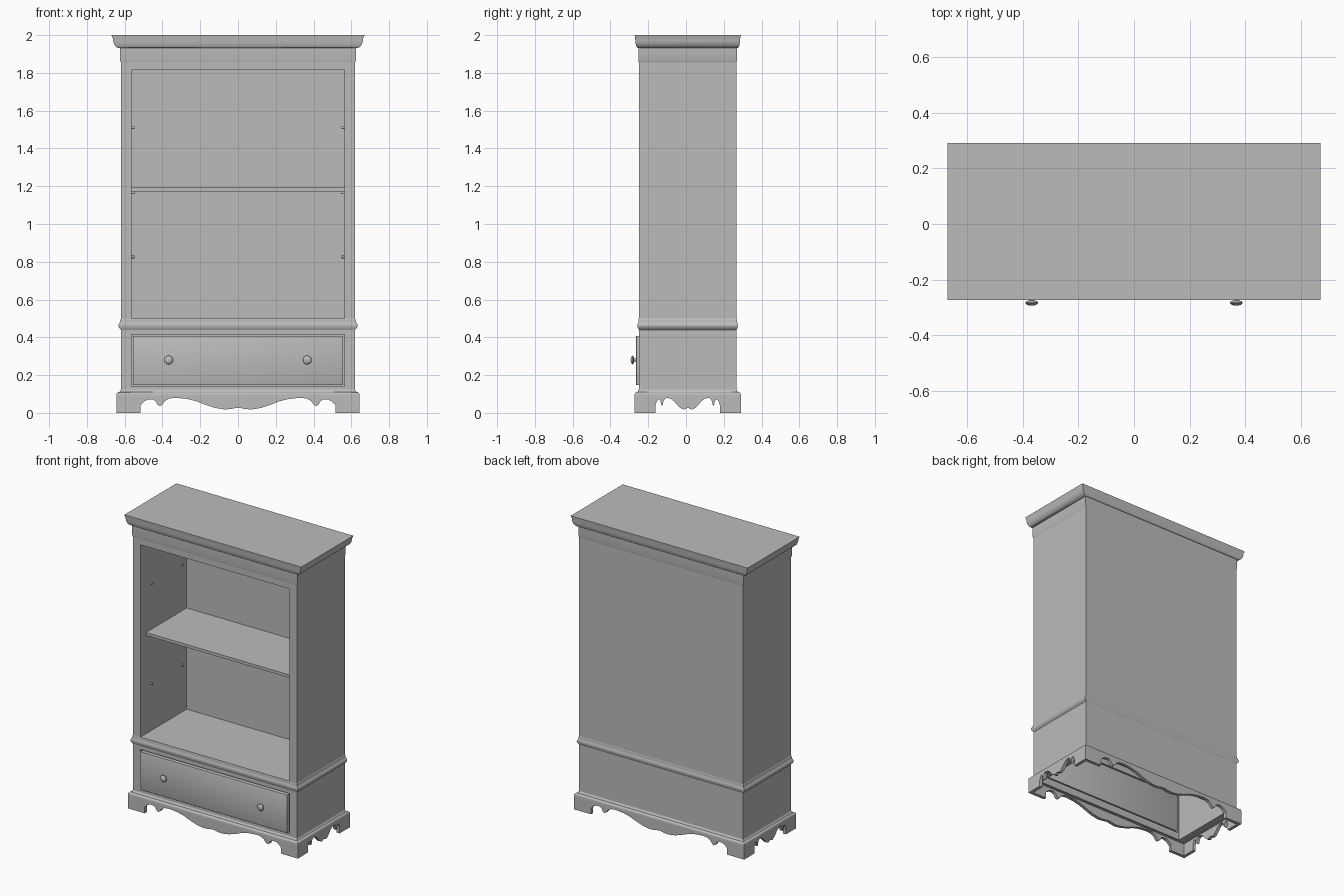
import bpy, bmesh, math
from mathutils import Vector, Matrix

cube = bpy.data.objects.get("Cube")
if cube:
    bpy.data.objects.remove(cube)

grey = bpy.data.materials.new("plain_grey")
grey.use_nodes = True
colour = (0.5, 0.5, 0.5, 1)
grey.diffuse_color = colour
grey.node_tree.nodes["Principled BSDF"].inputs["Base Color"].default_value = colour

HX, HY, CY = 0.62, 0.259, 0.009      # cabinet half width, half depth, depth centre
FRONT, BACK = CY - HY, CY + HY
INNER = 0.563                        # half width of the openings


def finish(bm, name, smooth=False):
    bmesh.ops.recalc_face_normals(bm, faces=bm.faces)
    mesh = bpy.data.meshes.new(name)
    bm.to_mesh(mesh)
    bm.free()
    mesh.materials.append(grey)
    obj = bpy.data.objects.new(name, mesh)
    bpy.context.collection.objects.link(obj)
    bpy.ops.object.select_all(action='DESELECT')
    obj.select_set(True)
    bpy.context.view_layer.objects.active = obj
    if smooth:
        bpy.ops.object.shade_smooth_by_angle(angle=math.radians(40))
    return obj


def box(name, x, y, z, bevel=0):
    bm = bmesh.new()
    size = [b - a for a, b in (x, y, z)]
    mid = [(a + b) / 2 for a, b in (x, y, z)]
    bmesh.ops.create_cube(bm, size=1, matrix=Matrix.Translation(mid) @ Matrix.Diagonal((*size, 1)))
    if bevel:
        bmesh.ops.bevel(bm, geom=bm.edges[:], offset=bevel, segments=2, affect='EDGES', profile=0.5)
    return finish(bm, name, bool(bevel))


def moulding(name, profile, over_x, over_y, ring=True):
    """Sweep (overhang fraction, z) points around the cabinet; ring=False caps it as a solid."""
    bm = bmesh.new()
    loops = []
    for k, z in profile:
        hx, hy = HX + k * over_x, HY + k * over_y
        loops.append([bm.verts.new((sx * hx, CY + sy * hy, z))
                      for sx, sy in ((-1, -1), (1, -1), (1, 1), (-1, 1))])
    pairs = list(zip(loops, loops[1:]))
    if ring:
        pairs.append((loops[-1], loops[0]))
    else:
        bm.faces.new(loops[0])
        bm.faces.new(loops[-1])
    for low, high in pairs:
        for i in range(4):
            j = (i + 1) % 4
            bm.faces.new((low[i], low[j], high[j], high[i]))
    return finish(bm, name, True)


def apron(name, half, scale, top, place, thick):
    """Scalloped board: mirrored lower outline, extruded by thick along the placed y."""
    curve = [(0.515, 0), (0.515, 0.042), (0.497, 0.06), (0.475, 0.071), (0.45, 0.071),
             (0.434, 0.06), (0.428, 0.045), (0.413, 0.036), (0.4, 0.044), (0.388, 0.062),
             (0.365, 0.076), (0.33, 0.08), (0.27, 0.074), (0.22, 0.062), (0.17, 0.042),
             (0.12, 0.026), (0.07, 0.018), (0.035, 0.021)]
    right = [(half, top), (half, 0)] + [(u * scale, z) for u, z in curve]
    outline = right + [(0, 0.028)] + [(-u, z) for u, z in reversed(right)]
    bm = bmesh.new()
    face = bm.faces.new([bm.verts.new(place @ Vector((u, 0, z))) for u, z in outline])
    extruded = bmesh.ops.extrude_face_region(bm, geom=[face])["geom"]
    shift = place.to_3x3() @ Vector((0, thick, 0))
    bmesh.ops.translate(bm, verts=[v for v in extruded if isinstance(v, bmesh.types.BMVert)], vec=shift)
    return finish(bm, name, True)


def lathe(name, profile, place, steps=24):
    """Turn (radius, height) points around the placed z axis."""
    bm = bmesh.new()
    verts = [bm.verts.new((r, 0, h)) for r, h in profile]
    edges = [bm.edges.new(pair) for pair in zip(verts, verts[1:])]
    bmesh.ops.spin(bm, geom=verts + edges, cent=(0, 0, 0), axis=(0, 0, 1),
                   angle=2 * math.pi, steps=steps)
    bmesh.ops.remove_doubles(bm, verts=bm.verts, dist=1e-5)
    bm.transform(place)
    return finish(bm, name, True)


# Carcass: a solid block with shelf space, drawer opening and hollow underside cut out
body = box("cabinet_body", (-HX, HX), (FRONT, BACK), (0.09, 1.88))
cuts = [((-INNER, INNER), (-1, 0.25), (0.5, 1.815)),
        ((-0.57, 0.57), (FRONT + 0.015, 0.25), (-1, 0.48)),
        ((-INNER, INNER), (-1, FRONT + 0.1), (0.14, 0.415))]
for x, y, z in cuts:
    cutter = box("cutter", x, y, z)
    cutter.hide_render = True
    bpy.context.view_layer.objects.active = body
    mod = body.modifiers.new("cut", 'BOOLEAN')
    mod.operation, mod.solver, mod.object = 'DIFFERENCE', 'EXACT', cutter
    bpy.ops.object.modifier_apply(modifier=mod.name)
    bpy.data.objects.remove(cutter)

# Crown: plain frieze, then a hollow curve flaring out to the flat top
cove = [(0.16 + 0.74 * (1 - math.cos(a)), 1.932 + 0.052 * math.sin(a))
        for a in (math.pi / 2 * i / 8 for i in range(9))]
cove = [(0.2 + 0.66 * math.sin(math.pi / 2 * i / 8), 1.932 + 0.05 * (1 - math.cos(math.pi / 2 * i / 8)))
        for i in range(9)]
moulding("crown", [(0, 1.855), (0.1, 1.868), (0.1, 1.932)] + cove + [(1, 1.998), (1, 2)],
         0.049, 0.022, ring=False)

# Waist moulding: half-round bead with a softer slope above
bead = [(math.sin(math.pi * i / 10), 0.44 + 0.045 * i / 10) for i in range(10)]
moulding("waist_moulding", [(-0.5, 0.44)] + bead + [(0.3, 0.483), (0.2, 0.495), (0, 0.499), (-0.5, 0.499)],
         0.014, 0.007)

# Base moulding: rounded step from the skirt back to the body
step = [(0.35 + 0.65 * math.cos(math.pi / 2 * i / 6), 0.097 + 0.014 * math.sin(math.pi / 2 * i / 6))
        for i in range(7)]
moulding("base_moulding", [(-0.2, 0.085), (1, 0.085)] + step + [(0.15, 0.116), (0, 0.124), (-0.2, 0.124)],
         0.023, 0.022)

# Scalloped skirt boards with bracket feet on all four sides
SX, SY, T = HX + 0.023, HY + 0.022, 0.022
for name, sign in (("front_apron", -1), ("back_apron", 1)):
    apron(name, SX, 1, 0.086, Matrix.Translation((0, CY + sign * SY, 0)), -sign * T)
for name, sign in (("right_apron", -1), ("left_apron", 1)):
    place = Matrix.Translation((sign * SX, CY, 0)) @ Matrix.Rotation(math.pi / 2, 4, 'Z')
    apron(name, SY - T, 0.33, 0.086, place, sign * T)

# Shelf and its support pegs
box("shelf", (-INNER, INNER), (-0.19, 0.25), (1.172, 1.192))
for side in (-1, 1):
    for y in (-0.137, 0.193):
        for z in (0.825, 1.165, 1.51):
            place = Matrix.Translation((side * 0.57, y, z)) @ Matrix.Rotation(-side * math.pi / 2, 4, 'Y')
            lathe("shelf_peg", [(0, 0), (0.007, 0), (0.007, 0.021), (0, 0.021)], place, 12)

# Drawer front and turned knobs
box("drawer_front", (-0.556, 0.556), (-0.264, FRONT + 0.015), (0.147, 0.408), 0.003)
knob = [(0.012, 0), (0.009, 0.004), (0.009, 0.01), (0.018, 0.013), (0.023, 0.017),
        (0.023, 0.02), (0.018, 0.025), (0.01, 0.028), (0, 0.029)]
for name, x in (("right_knob", -0.367), ("left_knob", 0.367)):
    lathe(name, knob, Matrix.Translation((x, -0.264, 0.28)) @ Matrix.Rotation(math.pi / 2, 4, 'X'))
